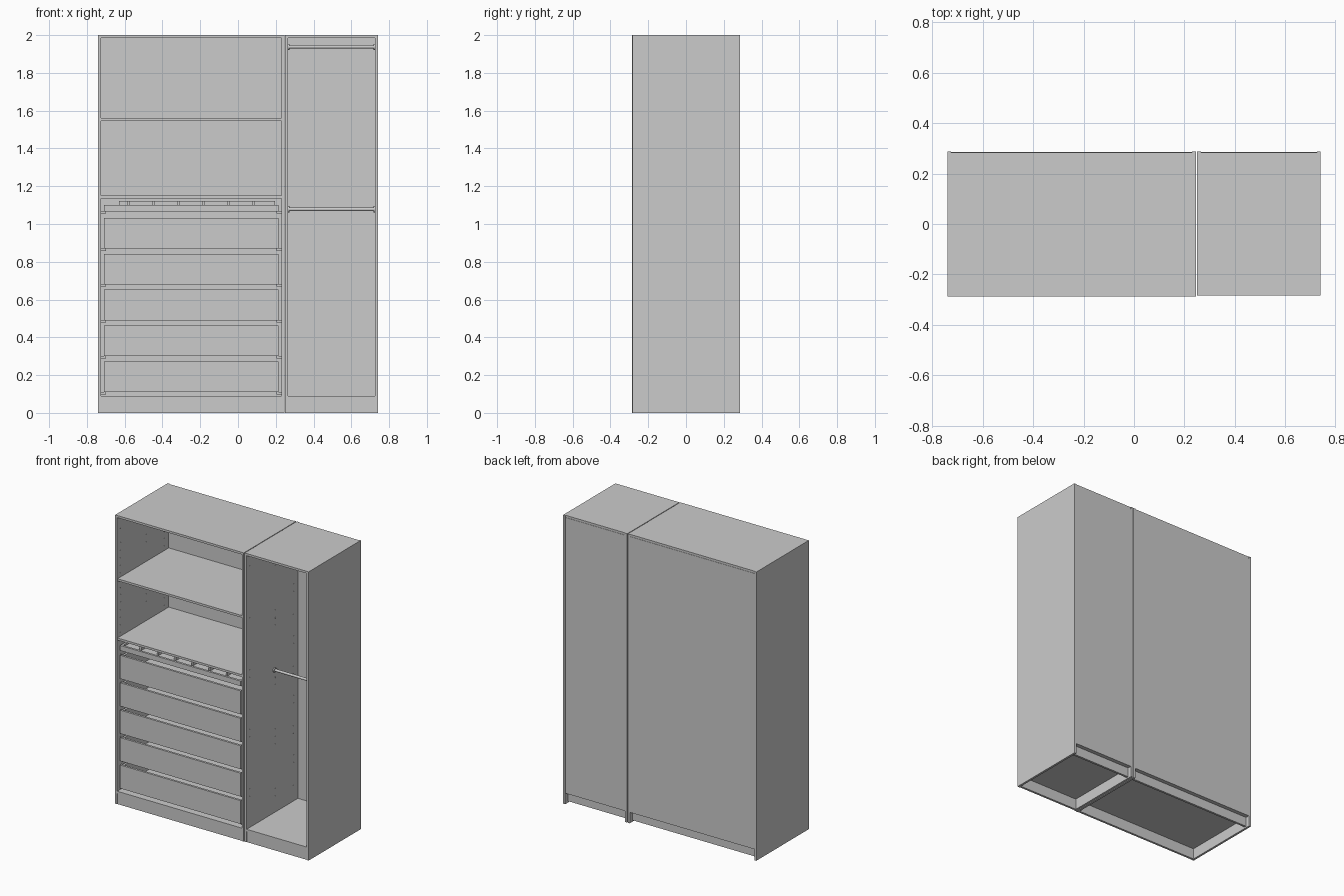
import bpy, bmesh, math
from mathutils import Matrix, Vector

cube = bpy.data.objects.get("Cube")
if cube:
    bpy.data.objects.remove(cube, do_unlink=True)

grey = bpy.data.materials.new("light grey")
grey.use_nodes = True
grey.diffuse_color = (0.6, 0.6, 0.6, 1)
grey.node_tree.nodes["Principled BSDF"].inputs["Base Color"].default_value = (0.6, 0.6, 0.6, 1)

T = 0.015                      # panel thickness
FRONT, BACK = -0.287, 0.287
FLOOR, TOP = 0.09, 2.0         # top of bottom panel, full height


def finish(name, bm):
    mesh = bpy.data.meshes.new(name)
    bm.to_mesh(mesh)
    bm.free()
    mesh.materials.append(grey)
    obj = bpy.data.objects.new(name, mesh)
    bpy.context.collection.objects.link(obj)
    return obj


def add_box(bm, x, y, z):
    size = Vector((x[1] - x[0], y[1] - y[0], z[1] - z[0]))
    mid = Vector((x[0] + x[1], y[0] + y[1], z[0] + z[1])) / 2
    scale = Matrix.Diagonal(size).to_4x4()
    bmesh.ops.create_cube(bm, size=1, matrix=Matrix.Translation(mid) @ scale)


def box(name, x, y, z):
    bm = bmesh.new()
    add_box(bm, x, y, z)
    finish(name, bm)


def rod(bm, x0, x1, y, z, radius, sides):
    turn = Matrix.Rotation(math.pi / 2, 4, 'Y')
    bmesh.ops.create_cone(bm, cap_ends=True, segments=sides, radius1=radius, radius2=radius,
                          depth=x1 - x0, matrix=Matrix.Translation(((x0 + x1) / 2, y, z)) @ turn)


def cabinet(label, x0, x1, front):
    inner = (x0 + T, x1 - T)
    box(label + "_right_side", (x0, x0 + T), (front, BACK), (0, TOP))
    box(label + "_left_side", (x1 - T, x1), (front, BACK), (0, TOP))
    box(label + "_top", inner, (front, BACK - 0.004), (TOP - T, TOP))
    box(label + "_bottom", inner, (front, BACK - 0.004), (FLOOR - T, FLOOR))
    box(label + "_back", inner, (BACK - 0.01, BACK - 0.002), (FLOOR - T, TOP - T))
    box(label + "_front_plinth", inner, (front + 0.003, front + 0.003 + T), (0, FLOOR - T))
    box(label + "_back_plinth", inner, (BACK - 0.045, BACK - 0.03), (0.01, FLOOR - T))
    # columns of shelf-pin discs on the inner walls
    bm = bmesh.new()
    for y in (-0.25, 0.03, 0.23):
        for i in range(34):
            z = 0.2 + i * 0.0515
            rod(bm, inner[0], inner[0] + 0.001, y, z, 0.004, 6)
            rod(bm, inner[1] - 0.001, inner[1], y, z, 0.004, 6)
    finish(label + "_pin_holes", bm)
    return inner


wide = cabinet("wide_cabinet", -0.74, 0.245, FRONT)
narrow = cabinet("narrow_cabinet", 0.25, 0.74, FRONT + 0.003)

# Shelves of the wide cabinet
for name, z in (("lower_shelf", 1.135), ("upper_shelf", 1.545)):
    box(name, wide, (FRONT + 0.004, BACK - 0.01), (z, z + T))

# Open drawers with runners
DX = (wide[0] + 0.015, wide[1] - 0.015)
DY = (FRONT + 0.01, BACK - 0.03)


def runners(name, z):
    bm = bmesh.new()
    add_box(bm, (wide[0], DX[0] + 0.012), (DY[0] + 0.02, DY[1]), (z, z + 0.012))
    add_box(bm, (DX[1] - 0.012, wide[1]), (DY[0] + 0.02, DY[1]), (z, z + 0.012))
    finish(name, bm)


def drawer(name, z0, z1, wall):
    bm = bmesh.new()
    add_box(bm, DX, (DY[0], DY[0] + T), (z0, z1))
    add_box(bm, DX, (DY[1] - T, DY[1]), (z0 + 0.01, wall))
    depth = (DY[0] + T, DY[1] - T)
    add_box(bm, (DX[0], DX[0] + T), depth, (z0 + 0.01, wall))
    add_box(bm, (DX[1] - T, DX[1]), depth, (z0 + 0.01, wall))
    add_box(bm, (DX[0] + T, DX[1] - T), depth, (z0 + 0.015, z0 + 0.023))
    finish(name, bm)


for i in range(5):
    z = 0.11 + i * 0.19
    drawer(f"drawer_{i + 1}", z, z + 0.162, z + 0.155)
    runners(f"drawer_runners_{i + 1}", z - 0.012)

# Pull-out tray with dividers
drawer("pull_out_tray", 1.065, 1.1, 1.1)
runners("tray_runners", 1.055)
bm = bmesh.new()
span = DX[1] - DX[0]
for i in range(1, 7):
    x = DX[0] + span * i / 7
    add_box(bm, (x - 0.006, x + 0.006), (DY[0] + 0.035, DY[1] - T), (1.088, 1.122))
add_box(bm, (DX[0] + 0.08, DX[1] - 0.02), (DY[1] - 0.03, DY[1] - T), (1.1, 1.122))
finish("tray_dividers", bm)

# Clothes rails with end brackets
for name, z in (("lower_rail", 1.078), ("upper_rail", 1.938)):
    bm = bmesh.new()
    rod(bm, narrow[0], narrow[1], 0.02, z, 0.009, 16)
    for x in (narrow[0], narrow[1] - 0.008):
        rod(bm, x, x + 0.008, 0.02, z, 0.016, 16)
    rail = finish(name, bm)
    bpy.ops.object.select_all(action='DESELECT')
    rail.select_set(True)
    bpy.context.view_layer.objects.active = rail
    bpy.ops.object.shade_smooth_by_angle()
